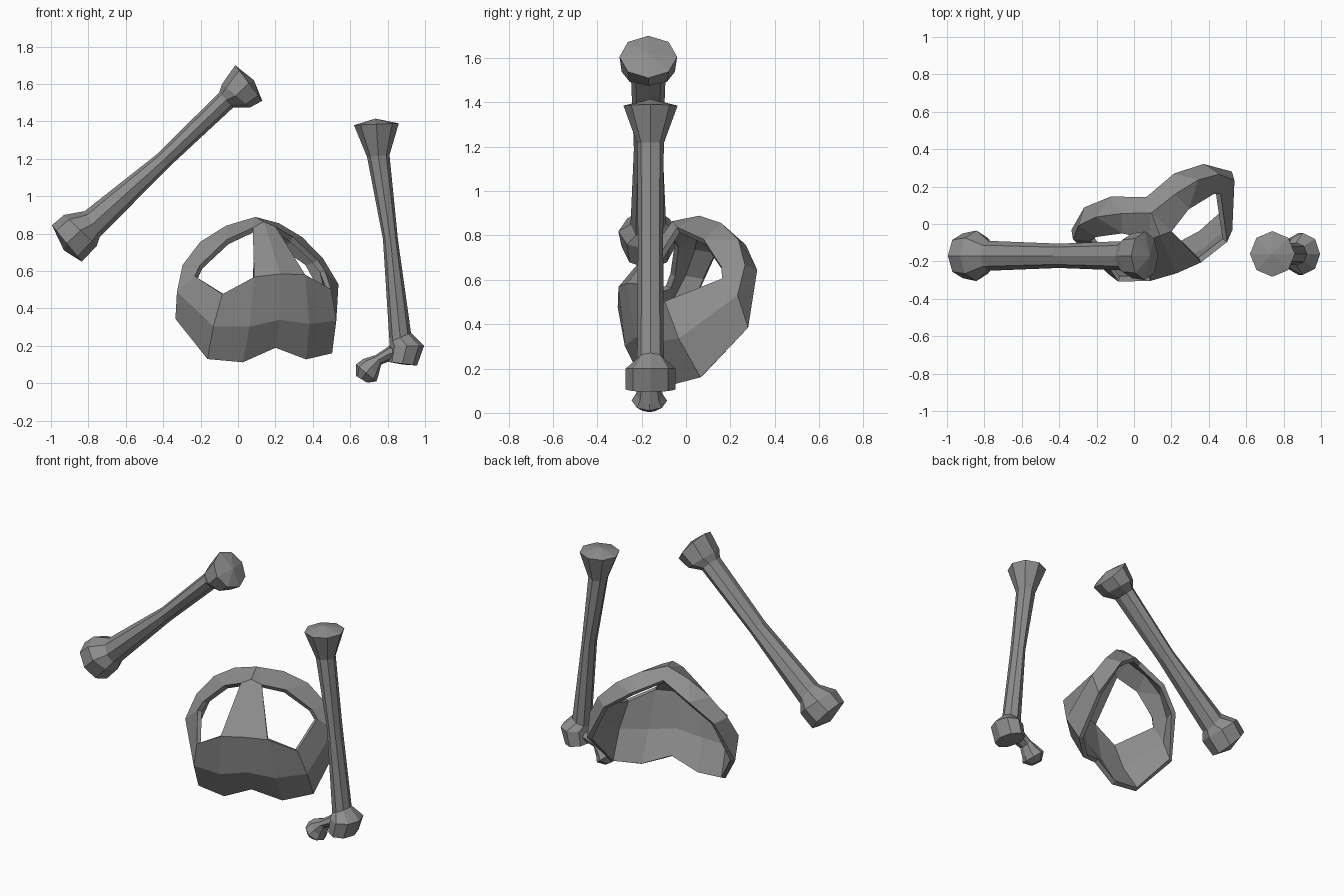
import bpy, bmesh, math
from mathutils import Vector, Matrix

cube = bpy.data.objects.get("Cube")
if cube:
    bpy.data.objects.remove(cube, do_unlink=True)

grey = bpy.data.materials.new("bone_grey")
grey.use_nodes = True
tone = (0.27, 0.27, 0.27, 1)
grey.diffuse_color = tone
grey.node_tree.nodes["Principled BSDF"].inputs["Base Color"].default_value = tone


def add_object(name, bm):
    mesh = bpy.data.meshes.new(name)
    bm.to_mesh(mesh)
    bm.free()
    mesh.materials.append(grey)
    obj = bpy.data.objects.new(name, mesh)
    bpy.context.collection.objects.link(obj)
    return obj


def bone(name, depth, rings, sides=8):
    """Loft rings; each is one side (x, z), the other side (x, z), half depth."""
    bm = bmesh.new()
    loops = []
    for x1, z1, x2, z2, half in rings:
        a, b = Vector((x1, depth, z1)), Vector((x2, depth, z2))
        loop = []
        for i in range(sides):
            t = math.tau * i / sides
            p = (a + b) / 2 + (b - a) / 2 * math.cos(t)
            p.y += half * math.sin(t)
            loop.append(bm.verts.new(p))
        loops.append(loop)
    for lo, hi in zip(loops, loops[1:]):
        for i in range(sides):
            j = (i + 1) % sides
            bm.faces.new((lo[i], lo[j], hi[j], hi[i]))
    bm.faces.new(loops[0])
    bm.faces.new(loops[-1])
    bmesh.ops.remove_doubles(bm, verts=bm.verts[:], dist=0.0005)
    bmesh.ops.recalc_face_normals(bm, faces=bm.faces[:])
    return add_object(name, bm)


# Slanted thigh bone, from its lower knob to its upper knob
bone("right_thigh_bone", -0.17, [
    (-.93, .71, -.93, .71, 0),
    (-.995, .845, -.835, .65, .12),
    (-.93, .90, -.755, .735, .135),
    (-.82, .92, -.74, .78, .08),
    (-.433, 1.225, -.37, 1.155, .065),
    (-.10, 1.555, -.025, 1.475, .078),
    (-.085, 1.60, .065, 1.475, .12),
    (-.015, 1.70, .13, 1.51, .13),
    (.085, 1.62, .085, 1.62, 0)])

# Upright thigh bone, from its flared top down to its bottom knob
bone("left_thigh_bone", -0.16, [
    (.735, 1.415, .735, 1.415, 0),
    (.62, 1.38, .86, 1.39, .122),
    (.69, 1.21, .81, 1.22, .06),
    (.775, .77, .855, .77, .057),
    (.81, .22, .925, .27, .06),
    (.81, .20, .995, .20, .112),
    (.80, .115, .957, .095, .112),
    (.88, .10, .88, .10, 0)])

# Short neck and ball at the foot of the upright bone
bone("left_bone_head", -0.165, [
    (.87, .19, .87, .125, .07),
    (.81, .20, .815, .12, .06),
    (.735, .15, .765, .10, .05),
    (.67, .13, .75, .04, .06),
    (.63, .10, .74, .01, .08),
    (.63, .04, .69, .003, .04)])

# Hip bone: left half as named points (side, back, up), then mirrored
points = {
    "low0": (0, -.2, .19), "low1": (.18, -.175, .12),
    "low2": (.355, -.105, .145), "low3": (.457, .09, .365),
    "mid0": (0, -.285, .34), "mid1": (.17, -.275, .31), "mid2": (.35, -.205, .32),
    "top0": (0, -.32, .585), "top1": (.145, -.31, .575),
    "top2": (.31, -.255, .49), "top3": (.37, 0, .59),
    "hole0": (0, -.1, .865), "hole1": (.065, -.1, .835),
    "hole2": (.19, -.02, .775), "hole3": (.335, .01, .645),
    "ridge0": (0, .03, .89), "ridge1": (.15, .08, .85),
    "ridge2": (.29, .11, .77), "ridge3": (.4, .1, .65), "side": (.46, .04, .51),
    "back0": (0, .118, .835), "back1": (.18, .186, .75), "back2": (.34, .18, .63)}
panels = [
    # front band
    "low0 low1 mid1 mid0", "low1 low2 mid2 mid1",
    "mid0 mid1 top1 top0", "mid1 mid2 top2 top1",
    # side
    "low2 low3 side mid2", "mid2 side top3 top2",
    # centre bridge
    "top0 top1 hole1 hole0", "hole0 hole1 ridge0",
    # arch between hole and ridge
    "hole1 hole2 ridge1 ridge0", "hole2 ridge2 ridge1",
    "hole2 hole3 ridge3 ridge2", "hole3 top3 side ridge3",
    # arch behind the ridge
    "ridge0 ridge1 back1 back0", "ridge1 ridge2 back1",
    "ridge2 ridge3 back2 back1", "ridge3 side low3 back2"]

bm = bmesh.new()
verts = {key: bm.verts.new(p) for key, p in points.items()}
for panel in panels:
    bm.faces.new([verts[key] for key in panel.split()])
bmesh.ops.recalc_face_normals(bm, faces=bm.faces[:])
bm.faces.ensure_lookup_table()
if bm.faces[0].normal.y > 0:
    bmesh.ops.reverse_faces(bm, faces=bm.faces[:])
hip = add_object("hip_bone", bm)
hip.matrix_world = (Matrix.Translation((.14, .045, 0))
                    @ Matrix.Rotation(math.radians(20), 4, "Z")
                    @ Matrix.Rotation(math.radians(-2.5), 4, "Y"))
mirror = hip.modifiers.new("mirror", "MIRROR")
mirror.use_clip = True
shell = hip.modifiers.new("thickness", "SOLIDIFY")
shell.thickness = 0.03
shell.offset = -1
